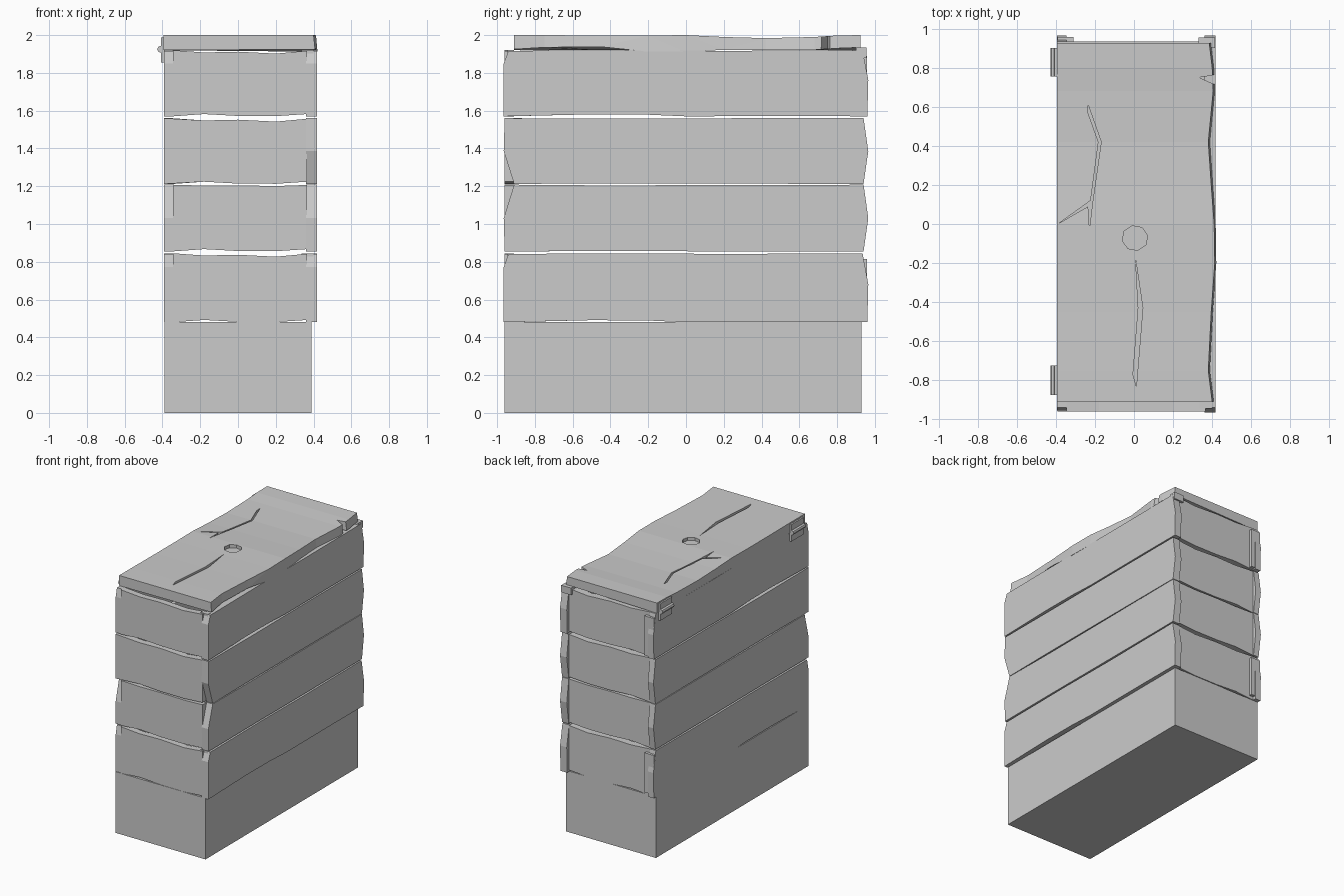
import bpy, bmesh
from math import cos, sin, pi

if "Cube" in bpy.data.objects:
    bpy.data.objects.remove(bpy.data.objects["Cube"])


def finish(name, bm, hidden=False):
    bmesh.ops.recalc_face_normals(bm, faces=bm.faces)
    me = bpy.data.meshes.new(name)
    bm.to_mesh(me)
    bm.free()
    ob = bpy.data.objects.new(name, me)
    bpy.context.collection.objects.link(ob)
    ob.hide_render = ob.hide_viewport = hidden
    return ob


def prism(name, pts, axis, lo, hi, hidden=False):
    """Extrude a 2D outline along an axis; lo/hi are the end positions."""
    place = {'x': lambda p, t: (t, p[0], p[1]),
             'y': lambda p, t: (p[0], t, p[1]),
             'z': lambda p, t: (p[0], p[1], t)}[axis]
    bm = bmesh.new()
    a = [bm.verts.new(place(p, lo)) for p in pts]
    b = [bm.verts.new(place(p, hi)) for p in pts]
    bm.faces.new(a)
    bm.faces.new(b[::-1])
    n = len(pts)
    for i in range(n):
        bm.faces.new((a[i], b[i], b[(i + 1) % n], a[(i + 1) % n]))
    return finish(name, bm, hidden)


def box(name, x0, x1, y0, y1, z0, z1):
    return prism(name, [(x0, y0), (x1, y0), (x1, y1), (x0, y1)], 'z', z0, z1)


# Plain base block
box("base", -0.39, 0.39, -0.96, 0.93, 0, 0.48)

# Wavy end boards: offsets from row bottom and row top, left to right
wave_lo = [0.0, 0.012, 0.002, 0.001, 0.012]
wave_hi = [0.0, -0.012, -0.008, -0.018, -0.003]
rows = [(0.48, 0.845), (0.855, 1.208), (1.212, 1.56), (1.57, 1.92)]
for r, (z0, z1) in enumerate(rows):
    left = -0.392 if r == 2 else -0.345
    k = 0.4 if r == 1 else 1
    xs = [left, -0.18, 0.0, 0.2, 0.365]
    pts = [(x, z0 + w) for x, w in zip(xs, wave_lo)]
    pts += [(x, z1 + w * k) for x, w in zip(xs, wave_hi)][::-1]
    prism(f"front_board_{r + 1}", pts, 'y', -0.96, -0.91)
    xs[0] = -0.345
    pts = [(x, z0 + w) for x, w in zip(xs, wave_lo)]
    pts += [(x, z1 + w * k) for x, w in zip(xs, wave_hi)][::-1]
    prism(f"back_board_{r + 1}", pts, 'y', 0.88, 0.935)

# Long side boards with worn ends, outline as (y, height fraction)
outer = [(-0.965, 0), (-0.5, 0.03), (-0.2, 0.025), (0.0, 0), (0.6, 0.005),
         (0.96, 0), (0.965, 0.55), (0.935, 1), (0.2, 0.99), (-0.3, 1),
         (-0.94, 0.99), (-0.965, 0.8)]
inner = [(-0.96, 0), (-0.4, 0.005), (0.3, 0), (0.94, 0), (0.965, 0.5),
         (0.94, 1), (0.3, 0.995), (-0.45, 0.99), (-0.91, 1), (-0.965, 0.5)]
for r, (z0, z1) in enumerate(rows):
    shape = inner if r in (1, 2) else outer
    pts = [(y, z0 + (1 - f if r == 2 else f) * (z1 - z0)) for y, f in shape]
    prism(f"right_board_{r + 1}", pts, 'x', 0.36, 0.418)
    y_front = -0.955
    if r == 2:
        y_front = -0.91
    pts = [(max(y, y_front), z) for y, z in pts]
    prism(f"left_board_{r + 1}", pts, 'x', -0.393, -0.345)

# Warped lid: y, right edge x, underside z, top z
stations = [(-0.91, 0.4, 1.925, 2.0), (-0.75, 0.38, 1.935, 2.0),
            (-0.45, 0.395, 1.938, 1.998), (-0.2, 0.413, 1.912, 1.998),
            (0.0, 0.41, 1.912, 2.0), (0.2, 0.395, 1.922, 1.99),
            (0.42, 0.38, 1.92, 1.984), (0.68, 0.405, 1.922, 1.99),
            (0.8, 0.4, 1.93, 1.998), (0.925, 0.385, 1.935, 2.0)]
bm = bmesh.new()
rings = [[bm.verts.new(c) for c in ((-0.395, y, 1.92), (x + 0.008, y, zb),
          (x, y, zt), (-0.395, y, zt))] for y, x, zb, zt in stations]
for a, b in zip(rings, rings[1:]):
    for i in range(4):
        j = (i + 1) % 4
        bm.faces.new((a[i], a[j], b[j], b[i]))
bm.faces.new(rings[0])
bm.faces.new(rings[-1][::-1])
bmesh.ops.triangulate(bm, faces=bm.faces)
lid = finish("lid", bm)

# Knot, cracks and edge split cut into the lid
cuts = {
    "knot_cutter": ([(0.005 + 0.066 * cos(i * pi / 4 + 0.2),
                      -0.072 + 0.064 * sin(i * pi / 4 + 0.2))
                     for i in range(8)], 1.975),
    "long_crack_cutter": ([(0.008, -0.18), (0.045, -0.43), (0.012, -0.83),
                           (-0.005, -0.77), (0.022, -0.43)], 1.965),
    "branch_crack_cutter": ([(-0.235, 0.61), (-0.168, 0.42), (-0.212, 0.11),
                             (-0.228, -0.02), (-0.235, 0.09), (-0.385, 0.003),
                             (-0.222, 0.12), (-0.182, 0.42), (-0.236, 0.57)], 1.96),
    "edge_split_cutter": ([(0.335, 0.75), (0.38, 0.728), (0.45, 0.70),
                           (0.45, 0.77), (0.38, 0.757)], 1.88),
}
for name, (pts, depth) in cuts.items():
    cutter = prism(name, pts, 'z', depth, 2.1, hidden=True)
    mod = lid.modifiers.new(name, 'BOOLEAN')
    mod.operation = 'DIFFERENCE'
    mod.solver = 'EXACT'
    mod.object = cutter

# Worn corner blocks where the boards meet
for r in (0, 3):
    z = rows[r][1]
    box(f"front_corner_chip_{r + 1}", 0.335, 0.4, -0.945, -0.91, z - 0.06, z)
    box(f"left_corner_chip_{r + 1}", -0.392, -0.31, 0.93, 0.958, z - 0.34, z - 0.03)
box("lid_corner", 0.33, 0.415, 0.9, 0.955, 1.88, 1.935)

# Hinges on the left edge: two leaves and a barrel each
for tag, y0, y1 in (("front", -0.875, -0.725), ("back", 0.755, 0.9)):
    box(f"{tag}_hinge_upper_leaf", -0.407, -0.393, y0, y1, 1.93, 1.988)
    box(f"{tag}_hinge_lower_leaf", -0.407, -0.39, y0, y1, 1.855, 1.92)
    ring = [(-0.41 + 0.018 * cos(i * pi / 4), 1.925 + 0.018 * sin(i * pi / 4))
            for i in range(8)]
    prism(f"{tag}_hinge_barrel", ring, 'y', y0, y1)
